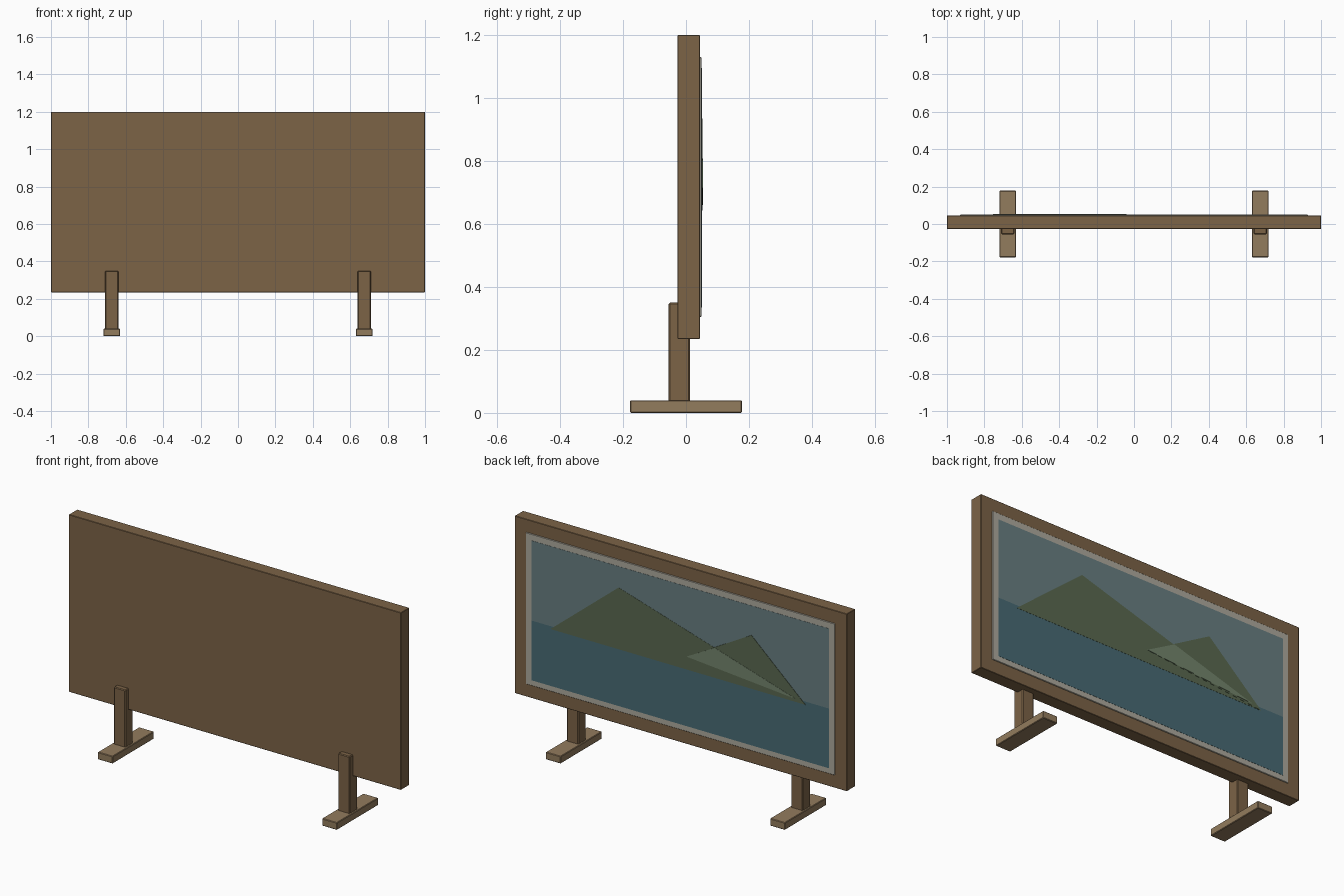
import bpy
import bmesh

if "Cube" in bpy.data.objects:
    bpy.data.objects.remove(bpy.data.objects["Cube"])


def material(name, rgb):
    m = bpy.data.materials.new(name)
    m.diffuse_color = (*rgb, 1)
    m.use_nodes = True
    m.node_tree.nodes["Principled BSDF"].inputs["Base Color"].default_value = m.diffuse_color
    return m


WOOD = material("wood", (0.20, 0.125, 0.062))
LIGHT_WOOD = material("light_wood", (0.29, 0.2, 0.11))
MAT = material("mat_board", (0.42, 0.40, 0.34))
SKY = material("sky", (0.14, 0.21, 0.22))
WATER = material("water", (0.065, 0.145, 0.175))
GREEN = material("hill_green", (0.10, 0.14, 0.08))
PALE = material("pale_green", (0.17, 0.23, 0.15))


def slab(name, outline, y0, y1, mat, bevel=0.0):
    """Extrude an (x, z) outline from y0 to y1."""
    bm = bmesh.new()
    face = bm.faces.new([bm.verts.new((x, y0, z)) for x, z in outline])
    ext = bmesh.ops.extrude_face_region(bm, geom=[face])
    verts = [v for v in ext["geom"] if isinstance(v, bmesh.types.BMVert)]
    bmesh.ops.translate(bm, verts=verts, vec=(0, y1 - y0, 0))
    if bevel:
        bmesh.ops.bevel(bm, geom=bm.edges[:], offset=bevel, segments=1,
                        affect='EDGES')
    bmesh.ops.recalc_face_normals(bm, faces=bm.faces)
    mesh = bpy.data.meshes.new(name)
    bm.to_mesh(mesh)
    bm.free()
    mesh.materials.append(mat)
    obj = bpy.data.objects.new(name, mesh)
    bpy.context.collection.objects.link(obj)
    return obj


def box(name, x0, x1, y0, y1, z0, z1, mat, bevel=0.0):
    return slab(name, [(x0, z0), (x1, z0), (x1, z1), (x0, z1)], y0, y1, mat, bevel)


# Main board and the raised mat on its back
box("board", -1, 1, -0.027, 0.045, 0.235, 1.2, WOOD, 0.002)
box("picture_mat", -0.93, 0.93, 0.04, 0.0495, 0.305, 1.13, MAT, 0.002)

# Landscape layers, stacked outward
box("sky", -0.895, 0.895, 0.047, 0.0505, 0.66, 1.095, SKY)
box("water", -0.895, 0.895, 0.047, 0.0505, 0.335, 0.66, WATER)
slab("large_mountain", [(0.78, 0.645), (0.37, 0.98), (-0.755, 0.643)],
     0.048, 0.0515, GREEN)
slab("small_mountain", [(-0.04, 0.715), (-0.43, 0.935), (-0.755, 0.643)],
     0.048, 0.0525, GREEN)
slab("foothill", [(-0.04, 0.715), (-0.21, 0.808), (-0.70, 0.66)],
     0.048, 0.0535, PALE)

# Legs: a post and a foot on each side
for side, cx in (("left", -0.675), ("right", 0.675)):
    box(side + "_post", cx - 0.035, cx + 0.035, -0.055, 0.012, 0.035, 0.35, WOOD, 0.004)
    box(side + "_foot", cx - 0.045, cx + 0.045, -0.178, 0.178, 0, 0.04, LIGHT_WOOD, 0.003)
